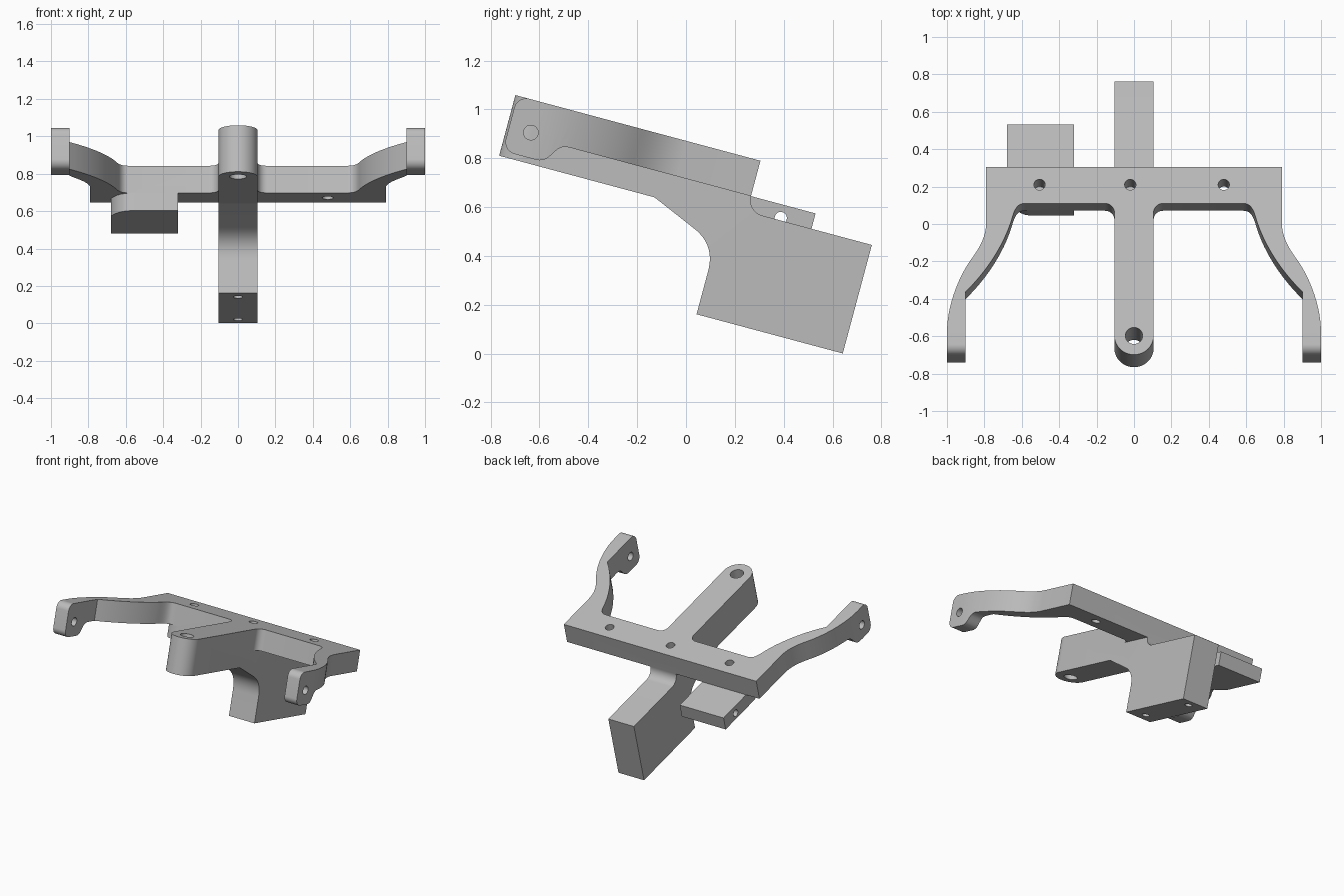
import bpy, bmesh, math
from mathutils import Matrix, Vector
from mathutils.geometry import interpolate_bezier

cube = bpy.data.objects.get("Cube")
if cube:
    bpy.data.objects.remove(cube, do_unlink=True)

# One plain grey for the whole casting
grey = bpy.data.materials.new("plain_grey")
grey.use_nodes = True
colour = (0.5, 0.5, 0.5, 1)
grey.diffuse_color = colour
grey.node_tree.nodes["Principled BSDF"].inputs["Base Color"].default_value = colour


def arc(cx, cy, r, a0, a1, n=12):
    angles = [math.radians(a0 + (a1 - a0) * i / n) for i in range(n + 1)]
    return [(cx + r * math.cos(a), cy + r * math.sin(a)) for a in angles]


def bezier(a, b, c, d, n=14):
    return [tuple(p)[:2] for p in interpolate_bezier(*[Vector(p) for p in (a, b, c, d)], n)]


def prism(name, outline, lo, hi, axis):
    """Extrude an outline: along z it holds (x, y), along x it holds (y, z)."""
    place = (lambda p: (p[0], p[1], lo)) if axis == "z" else (lambda p: (lo, p[0], p[1]))
    step = Vector((0, 0, hi - lo)) if axis == "z" else Vector((hi - lo, 0, 0))
    bm = bmesh.new()
    face = bm.faces.new([bm.verts.new(place(p)) for p in outline])
    new = bmesh.ops.extrude_face_region(bm, geom=[face])["geom"]
    bmesh.ops.translate(bm, vec=step, verts=[g for g in new if isinstance(g, bmesh.types.BMVert)])
    bmesh.ops.remove_doubles(bm, verts=bm.verts, dist=0.0005)
    bmesh.ops.recalc_face_normals(bm, faces=bm.faces)
    mesh = bpy.data.meshes.new(name)
    bm.to_mesh(mesh)
    bm.free()
    mesh.materials.append(grey)
    obj = bpy.data.objects.new(name, mesh)
    bpy.context.scene.collection.objects.link(obj)
    return obj


def combine(obj, tool, operation):
    mod = obj.modifiers.new(operation.lower(), "BOOLEAN")
    mod.operation, mod.solver, mod.object = operation, "EXACT", tool
    bpy.context.view_layer.update()
    with bpy.context.temp_override(object=obj, active_object=obj):
        bpy.ops.object.modifier_apply(modifier=mod.name)
    bpy.data.objects.remove(tool, do_unlink=True)


def drill(obj, a, b, r, lo, hi, axis):
    hole = prism("hole", arc(a, b, r, 0, 360, 32)[:-1], lo, hi, axis)
    combine(obj, hole, "DIFFERENCE")


TOP, PLATE, ARM = 0.842, 0.692, 0.585
FRONT, BACK, NOSE = -0.112, 0.09, 0.105

# Cross plate with two curved arms: plan outline, trimmed by a side profile
half = [(0.05, FRONT - 0.05)]
half += arc(0.155, FRONT - 0.05, 0.05, 180, 90)
half += bezier((0.585, FRONT), (0.64, FRONT), (0.645, -0.18), (0.662, -0.226))
half += bezier((0.662, -0.226), (0.70, -0.34), (0.78, -0.48), (0.9, -0.6))[1:]
half += [(0.9, -1), (1, -1)]
half += bezier((1, -0.83), (1, -0.68), (0.94, -0.52), (0.87, -0.42))
half += bezier((0.87, -0.42), (0.835, -0.37), (0.795, -0.31), (0.79, -0.226))[1:]
half += [(0.79, BACK + 0.1)]
plan = half + [(-x, y) for x, y in reversed(half)]
side = [(BACK, TOP), (BACK, PLATE)]
side += bezier((-0.68, PLATE), (-0.75, PLATE), (-0.73, 0.608), (-0.8, 0.608))
side += arc(-0.89, 0.658, 0.05, 270, 180)
side += arc(-0.89, TOP - 0.05, 0.05, 180, 90)
bracket = prism("cross_bracket", plan, 0.5, 1, "z")
combine(bracket, prism("side_profile", side, -1.2, 1.2, "x"), "INTERSECT")

# Central stem: round-nosed beam running back into a deep lower block
nose = arc(0, -0.949 + NOSE, NOSE, 180, 360, 28) + [(NOSE, 1), (-NOSE, 1)]
stem_side = [(-1, TOP), (BACK, TOP)]
stem_side += arc(BACK + 0.065, PLATE, 0.065, 180, 270)
stem_side += [(0.62, 0.627), (0.62, 0.167), (0, 0.167)]
stem_side += bezier((0, 0.35), (0, 0.42), (-0.03, 0.475), (-0.104, 0.505))
stem_side += [(-0.29, ARM), (-1, ARM)]
stem = prism("stem", nose, 0, 1, "z")
combine(stem, prism("stem_profile", stem_side, -0.3, 0.3, "x"), "INTERSECT")
combine(bracket, stem, "UNION")

# Mounting tab under the plate, with one rounded front corner
tab_plan = [(-0.32, FRONT), (-0.32, 0.364), (-0.68, 0.364)]
tab_plan += bezier((-0.68, 0.01), (-0.66, -0.06), (-0.62, FRONT), (-0.55, FRONT))
tab = prism("mounting_tab", tab_plan, 0.594, PLATE, "z")
drill(tab, 0.231, 0.637, 0.025, -1, 0, "x")
combine(bracket, tab, "UNION")

# Screw holes in the plate, nose, block and arm ends
for x, depth in ((-0.505, 0.15), (-0.02, 0.15), (0.48, 0.25)):
    drill(bracket, x, -0.008, 0.03, TOP - depth, 1, "z")
drill(bracket, 0, -0.949 + NOSE, 0.046, 0.4, 1, "z")
for y in (0.082, 0.545):
    drill(bracket, 0, y, 0.025, 0, 0.32, "z")
for lo, hi in ((-1.1, -0.8), (0.8, 1.1)):
    drill(bracket, -0.848, 0.71, 0.03, lo, hi, "x")

# Tilt the whole bracket and smooth only the curved walls
mesh = bracket.data
mesh.transform(Matrix.Rotation(math.radians(-15), 4, "X"))
mesh.shade_smooth()
mesh.set_sharp_from_angle(angle=math.radians(20))
